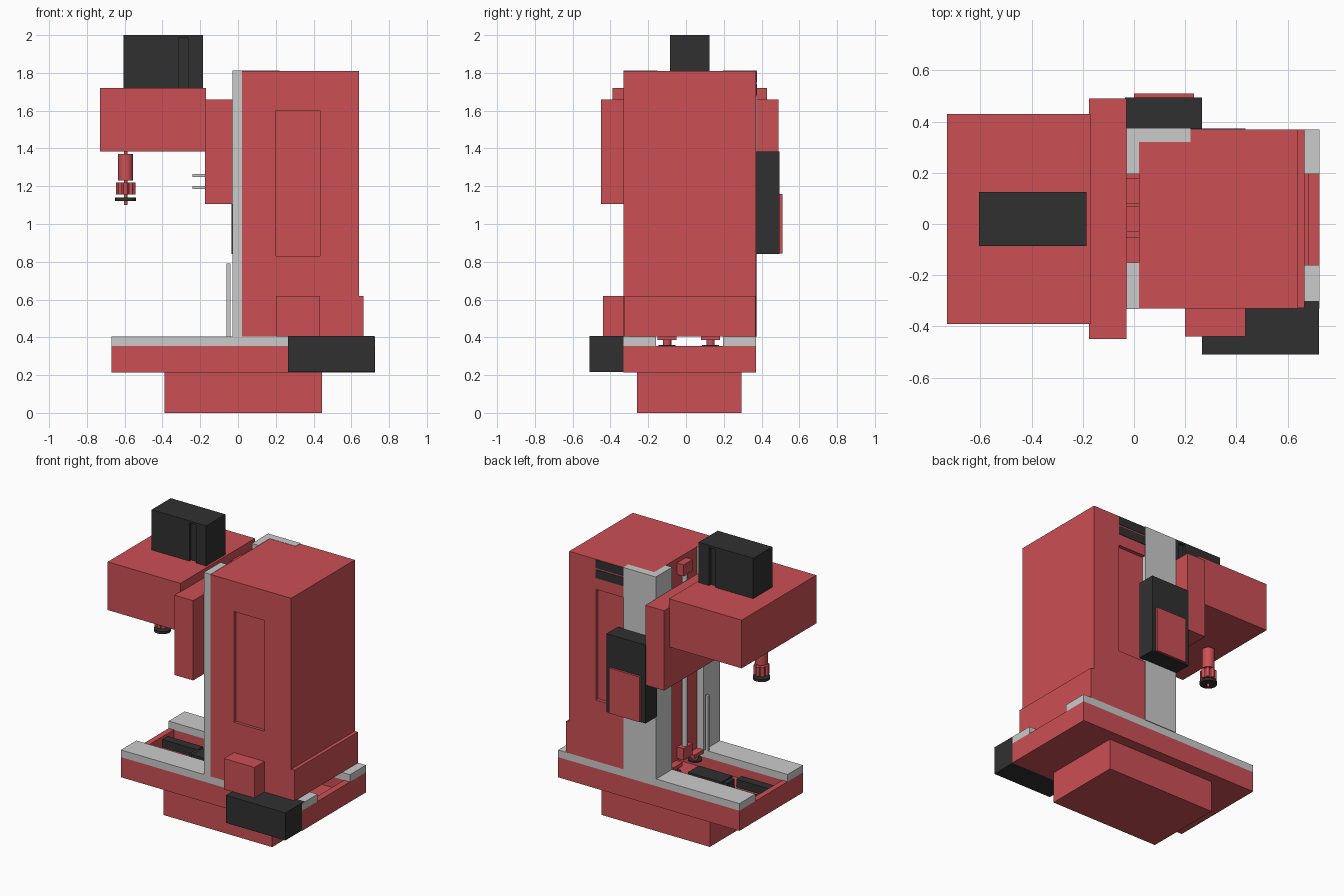
import bpy, bmesh, math
from mathutils import Matrix

if "Cube" in bpy.data.objects:
    bpy.data.objects.remove(bpy.data.objects["Cube"])


def material(name, rgb):
    m = bpy.data.materials.new(name)
    m.diffuse_color = (*rgb, 1)
    m.use_nodes = True
    m.node_tree.nodes["Principled BSDF"].inputs["Base Color"].default_value = m.diffuse_color
    return m


RED = material("red_paint", (0.60, 0.08, 0.09))
BLACK = material("black_cover", (0.03, 0.03, 0.03))
GREY = None


def finish(name, bm, mat):
    mesh = bpy.data.meshes.new(name)
    bm.to_mesh(mesh)
    bm.free()
    ob = bpy.data.objects.new(name, mesh)
    bpy.context.collection.objects.link(ob)
    if mat:
        mesh.materials.append(mat)
    return ob


def box(name, x, y, z, mat=GREY):
    """Box from (min, max) ranges on each axis."""
    bm = bmesh.new()
    mid = [(a + b) / 2 for a, b in (x, y, z)]
    size = [b - a for a, b in (x, y, z)]
    bmesh.ops.create_cube(bm, size=1, matrix=Matrix.Translation(mid) @ Matrix.Diagonal((*size, 1)))
    return finish(name, bm, mat)


def cylinder(name, cx, cy, z0, z1, r, mat=GREY, sides=24):
    bm = bmesh.new()
    bmesh.ops.create_cone(bm, cap_ends=True, segments=sides, radius1=r, radius2=r,
                          depth=z1 - z0, matrix=Matrix.Translation((cx, cy, (z0 + z1) / 2)))
    ob = finish(name, bm, mat)
    for p in ob.data.polygons:
        p.use_smooth = abs(p.normal.z) < 0.5
    for e in ob.data.edges:
        a, b = (ob.data.vertices[i].co for i in e.vertices)
        e.use_edge_sharp = abs(a.z - b.z) < 1e-5
    return ob


# Foot and hollow bed
box("foot", (-.39, .445), (-.26, .295), (0, .215), RED)
box("bed_floor", (-.67, .725), (-.33, .37), (.215, .28), RED)
for i, y in enumerate([(-.33, -.16), (.195, .37)]):
    box(f"bed_side_{i}", (-.67, .725), y, (.28, .355), RED)
    box(f"bed_way_{i}", (-.67, .725), y, (.355, .405))
for i, x in enumerate([(-.67, -.63), (.68, .725)]):
    box(f"bed_end_{i}", x, (-.16, .195), (.28, .355), RED)

# Mechanism inside the bed
for i, y in enumerate([-.07, .10]):
    box(f"bed_guide_{i}", (-.63, -.36), (y - .03, y + .03), (.28, .335), BLACK)
box("bed_nut_block", (-.33, -.07), (-.04, .08), (.28, .352), BLACK)
box("bed_screw_bearing", (-.36, -.33), (-.02, .06), (.28, .345), BLACK)
cylinder_pts = [-.10, .13]
for i, y in enumerate(cylinder_pts):
    box(f"hanger_plate_{i}", (-.03, .20), (y - .05, y + .05), (.385, .41), RED)
    cylinder(f"hanger_post_{i}", .0, y, .36, .39, .022, RED)
    cylinder(f"hanger_disc_{i}", .0, y, .35, .36, .045, BLACK)

# Side drive and its cabinet
box("bed_drive_cover", (.265, .722), (-.51, -.30), (.216, .408), BLACK)
box("side_cabinet", (.20, .435), (-.44, -.33), (.405, .62), RED)

# Column with a recessed window in each side
column = box("column", (.02, .64), (-.33, .37), (.405, 1.81), RED)
for i, y in enumerate([(-.4, -.31), (.345, .45)]):
    cutter = box(f"window_cutter_{i}", (.20, .435), y, (.83, 1.60))
    cutter.hide_render = True
    cutter.hide_viewport = True
    mod = column.modifiers.new("window", 'BOOLEAN')
    mod.object = cutter
    mod.solver = 'EXACT'
    mod.operation = 'DIFFERENCE'
box("column_plinth", (.20, .665), (-.329, .369), (.405, .62), RED)
for i, z in enumerate([(1.68, 1.74), (1.75, 1.808)]):
    box(f"column_vent_{i}", (.21, .435), (.34, .373), z, BLACK)

# Vertical ways, back plate and lift screw
box("column_way_front", (-.03, .02), (-.332, -.15), (.405, 1.812))
box("column_way_back", (-.03, .02), (.195, .375), (.405, 1.812))
box("column_back_plate", (.02, .22), (.32, .375), (.405, 1.812))
box("scale_bar", (-.06, -.04), (-.175, -.155), (.405, .79))
cylinder("lift_screw", -.005, .02, .41, 1.75, .018)
for i, z in enumerate([(.42, .50), (1.70, 1.78)]):
    box(f"lift_bearing_{i}", (-.03, .02), (-.03, .07), z, RED)

# Back side motor cover and panel
box("lift_motor_cover", (-.035, .265), (.37, .495), (.84, 1.385), BLACK)
box("lift_motor_panel", (0, .235), (.49, .51), (.845, 1.16), RED)

# Carriage and spindle head
box("carriage", (-.175, -.03), (-.45, .49), (1.105, 1.66), RED)
box("head", (-.73, -.17), (-.39, .43), (1.385, 1.72), RED)
for i, z in enumerate([1.185, 1.25]):
    box(f"carriage_prong_{i}", (-.24, -.17), (0, .04), (z, z + .015))

# Spindle motor, with a vertical groove under a thin cap
box("motor_body", (-.605, -.315), (-.085, .125), (1.72, 1.985), BLACK)
box("motor_neck", (-.32, -.26), (-.065, .105), (1.72, 1.985), BLACK)
box("motor_end", (-.265, -.185), (-.085, .125), (1.72, 1.985), BLACK)
box("motor_cap", (-.605, -.185), (-.085, .125), (1.985, 2), BLACK)

# Spindle nose and tool
SX, SY = -.595, .02
cylinder("spindle_shaft", SX, SY, 1.10, 1.39, .009, RED)
cylinder("spindle_quill", SX, SY, 1.23, 1.37, .04, RED)
cylinder("spindle_collar", SX, SY, 1.155, 1.22, .038, RED)
for i in range(8):
    a = math.tau * i / 8
    cylinder(f"collar_lug_{i}", SX + .04 * math.cos(a), SY + .04 * math.sin(a), 1.155, 1.22, .012, RED, 8)
cylinder("tool_disc", SX, SY, 1.122, 1.14, .055, BLACK)
